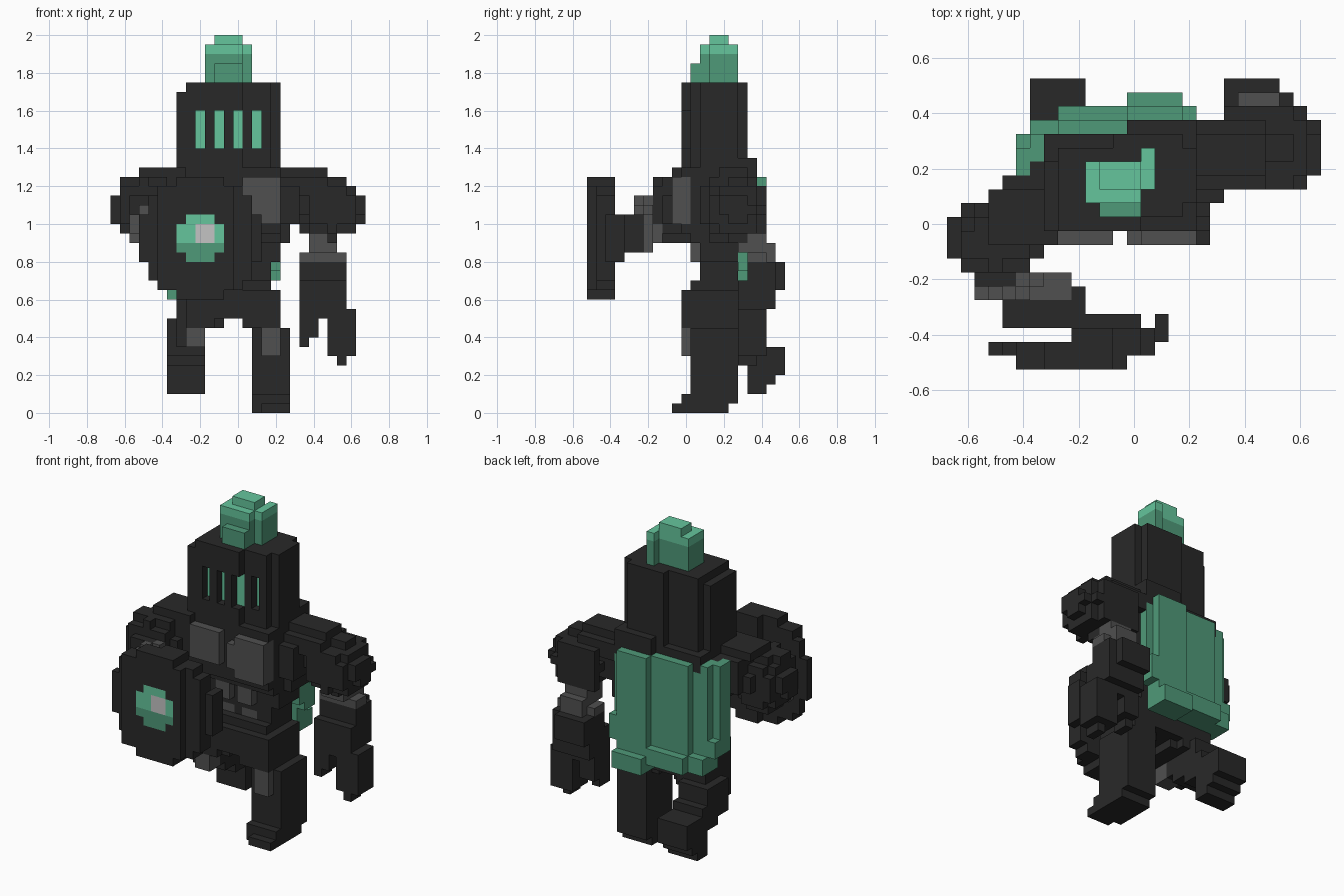
import bpy, bmesh
from mathutils import Vector

default_cube = bpy.data.objects.get("Cube")
if default_cube:
    bpy.data.objects.remove(default_cube, do_unlink=True)

CELL = 0.05  # edge length of one building block


def make_material(name, red, green, blue):
    material = bpy.data.materials.new(name)
    material.use_nodes = True
    colour = (red, green, blue, 1)
    material.diffuse_color = colour
    material.node_tree.nodes["Principled BSDF"].inputs["Base Color"].default_value = colour
    return material


charcoal = make_material("charcoal", .0215, .0215, .0215)
grey = make_material("mid grey", .08, .08, .08)
silver = make_material("pale silver", .55, .55, .55)
light_green = make_material("light green", .13, .56, .335)
dark_green = make_material("dark green", .078, .32, .19)


def box(x, y, z):
    """Blocks filling inclusive (first, last) cell ranges; a single number is one cell."""
    spans = [range(s[0], s[1] + 1) if isinstance(s, tuple) else (s,) for s in (x, y, z)]
    return {(i, j, k) for i in spans[0] for j in spans[1] for k in spans[2]}


def ball(centre, radii):
    """Blocks whose middles lie inside an ellipsoid."""
    bounds = [(int(c - r) - 1, int(c + r) + 1) for c, r in zip(centre, radii)]
    return {cell for cell in box(*bounds)
            if sum(((p - c) / r) ** 2 for p, c, r in zip(cell, centre, radii)) <= 1}


def part(name, *layers):
    """Join coloured layers of blocks; later layers repaint, and None carves away."""
    cells = {}
    for material, blocks in layers:
        for cell in blocks:
            if material is None:
                cells.pop(cell, None)
            else:
                cells[cell] = material
    palette = list(dict.fromkeys(cells.values()))
    bm = bmesh.new()
    corners = {}

    def corner(position):
        key = tuple(round(p * 2) for p in position)
        if key not in corners:
            offset = Vector((0, 0, CELL / 2))
            corners[key] = bm.verts.new(Vector(position) * CELL + offset)
        return corners[key]

    # Make only the outward faces of the block shape
    for cell, material in cells.items():
        for axis in range(3):
            for sign in (-1, 1):
                normal = Vector((0, 0, 0))
                normal[axis] = sign
                neighbour = tuple(int(c + n) for c, n in zip(cell, normal))
                if neighbour in cells:
                    continue
                across = Vector((0, 0, 0))
                across[(axis + 1) % 3] = 1
                up = normal.cross(across)
                middle = Vector(cell) + normal / 2
                ring = [middle + (across * a + up * b) / 2
                        for a, b in ((-1, -1), (1, -1), (1, 1), (-1, 1))]
                face = bm.faces.new([corner(p) for p in ring])
                face.material_index = palette.index(material)
    # Merge flat neighbours of one colour into larger faces
    bmesh.ops.dissolve_limit(bm, angle_limit=0.01, verts=bm.verts[:], edges=bm.edges[:],
                             delimit={'MATERIAL'})
    mesh = bpy.data.meshes.new(name)
    bm.to_mesh(mesh)
    bm.free()
    for material in palette:
        mesh.materials.append(material)
    obj = bpy.data.objects.new(name, mesh)
    bpy.context.collection.objects.link(obj)


# Helmet, slightly turned, with four carved slits and glowing eyes behind them
slits = [(x, front, (28, 31)) for x, front in ((-4, 0), (-2, 0), (0, 0), (2, 1))]
part("helmet",
     (charcoal, box((-6, 0), (0, 4), (26, 33))),
     (charcoal, box((-5, 0), (0, 5), (26, 34))),
     (charcoal, box((-1, 3), (1, 6), (26, 34))),
     (charcoal, box(4, (2, 5), (26, 34))),
     *[(None, box(x, front, z)) for x, front, z in slits],
     *[(light_green, box(x, front + 1, z)) for x, front, z in slits])

# Stepped plume with a lighter tip
part("plume",
     (dark_green, box((-2, 0), (1, 4), (35, 36))),
     (dark_green, box((-3, 0), (2, 4), (35, 37))),
     (dark_green, box(1, (3, 5), (35, 37))),
     (light_green, box((-3, 0), (2, 4), 38)),
     (light_green, box(1, (3, 5), 38)),
     (light_green, box((-2, 0), (3, 4), 39)))

# Torso, collar, chest plates and belly plates
part("torso",
     (charcoal, box((-6, 0), (0, 5), (19, 25))),
     (charcoal, box((0, 4), (0, 6), (19, 25))),
     (charcoal, box((-5, 4), (1, 5), 18)),
     (charcoal, box((-5, 4), (2, 5), (16, 17))),
     (charcoal, box((-5, 3), (2, 5), (13, 15))),
     (charcoal, box((0, 4), (5, 7), (24, 26))),
     (charcoal, box((-6, 0), (4, 6), (24, 25))),
     (grey, box((-5, -2), -1, (21, 24))),
     (grey, box((0, 4), -1, (21, 23))),
     (grey, box((1, 4), (-1, 0), (20, 24))),
     (charcoal, box((1, 2), 0, 24)),
     *[(grey, box((x, x + 1), 1, (16, 17))) for x in (-3, 0)],
     *[(grey, box((x, x + 1), 2, 14)) for x in (-3, 0)])

part("pelvis",
     (charcoal, box((-5, 4), (0, 5), (10, 12))),
     (charcoal, box((-5, 3), (1, 5), 13)),
     (charcoal, box((-3, -2), (1, 4), 9)))

# Cape: overlapping folds, each with a lip along the bottom
cape = [(dark_green, box(4, (7, 8), 14))]
for x, back, bottom in (((-8, -8), 5, 14), ((-7, -6), 6, 12), ((-5, -1), 7, 12),
                        ((0, 3), 8, 11), ((4, 4), 7, 15)):
    cape.append((dark_green, box(x, (back - 1, back), (bottom, 24))))
    cape.append((dark_green, box(x, back + 1, (bottom, bottom + 1))))
part("cape", *cape)

# Left arm: pauldron, grey elbow, forearm and two-pronged gauntlet
part("left_pauldron",
     (charcoal, ball((10, 5.4, 21.1), (3.6, 3.2, 3.2))),
     (charcoal, box((7, 11), 8, (19, 23))),
     (charcoal, box((5, 9), (3, 7), (23, 24))),
     (charcoal, box((5, 9), (4, 6), 25)),
     (charcoal, box((5, 6), (2, 6), (20, 23))),
     (charcoal, box(5, (3, 6), (18, 20))))
part("left_elbow",
     (grey, box((8, 10), (6, 8), (17, 18))),
     (grey, box((7, 11), (7, 8), 16)),
     (grey, box((8, 10), (7, 9), (16, 17))))
part("left_forearm",
     (charcoal, box((7, 11), (7, 9), (11, 15))),
     (charcoal, box((7, 10), (7, 10), (13, 15))),
     (charcoal, box((7, 11), (6, 8), (10, 13))))
part("left_gauntlet",
     (charcoal, box((7, 8), (6, 8), (8, 11))),
     (charcoal, box(7, (6, 7), 7)),
     (charcoal, box((9, 11), (6, 8), (8, 11))),
     (charcoal, box((10, 12), (6, 8), (6, 10))),
     (charcoal, box(11, (6, 7), 5)),
     (None, box(9, (6, 8), (8, 9))))

# Right arm reaching forward to the shield
part("right_pauldron",
     (charcoal, ball((-10, -1.1, 21.2), (3.4, 3.2, 3.7))),
     (charcoal, box((-9, -6), (-1, 3), (21, 24))),
     (charcoal, box((-8, -6), 4, (21, 24))),
     (charcoal, box((-10, -6), (-1, 2), 25)))
part("right_elbow",
     (grey, ball((-9.2, -4, 19.8), (2.5, 1.8, 2.8))),
     (grey, box((-8, -5), (-5, -4), (17, 20))))
part("right_forearm",
     (charcoal, box((-9, -4), (-6, -5), (17, 20))),
     (charcoal, box((-9, 0), -7, (17, 20))))

# Round shield, bowed in front and turned a little, with a flush emblem
shield = set()
for i, j, k in box((-11, 3), (-10, -6), (11, 26)):
    across, height = i + 4, k - 18
    front = -10.64 + across ** 2 * CELL + across * CELL
    back = -7.95 + across * .17
    if across ** 2 + height ** 2 < 44 and front <= j <= back:
        shield.add((i, j, k))
emblem = {c for c in box((-6, -2), -10, (16, 20)) if abs(c[0] + 4) + abs(c[2] - 18) < 4}
part("shield",
     (charcoal, shield),
     (light_green, emblem),
     (dark_green, {c for c in emblem if c[2] < 18}),
     (silver, box((-4, -3), -10, (18, 19))))

# Left leg standing, right leg trailing behind
part("left_leg",
     (charcoal, box((1, 4), (0, 4), (9, 12))),
     (charcoal, box((2, 5), (1, 5), (1, 8))),
     (charcoal, box((2, 4), (1, 5), (9, 12))),
     (grey, box((3, 4), 0, (6, 8))))
part("left_foot",
     (charcoal, box((2, 5), (0, 4), (0, 1))),
     (charcoal, box((3, 5), -1, 0)))
part("right_leg",
     (charcoal, box((-6, -3), (1, 5), (9, 13))),
     (charcoal, box((-5, -3), 0, (9, 12))),
     (charcoal, box((-7, -4), (3, 6), (8, 9))),
     (charcoal, box((-7, -4), (3, 7), (6, 7))),
     (charcoal, box((-7, -4), (5, 8), 5)),
     (charcoal, box((-6, -4), (1, 2), (7, 9))),
     (grey, box((-5, -4), (0, 1), (7, 8))))
part("right_foot",
     (charcoal, box((-7, -4), (7, 9), (3, 6))),
     (charcoal, box((-7, -4), (9, 10), (4, 6))),
     (charcoal, box((-7, -4), (7, 8), 2)))
